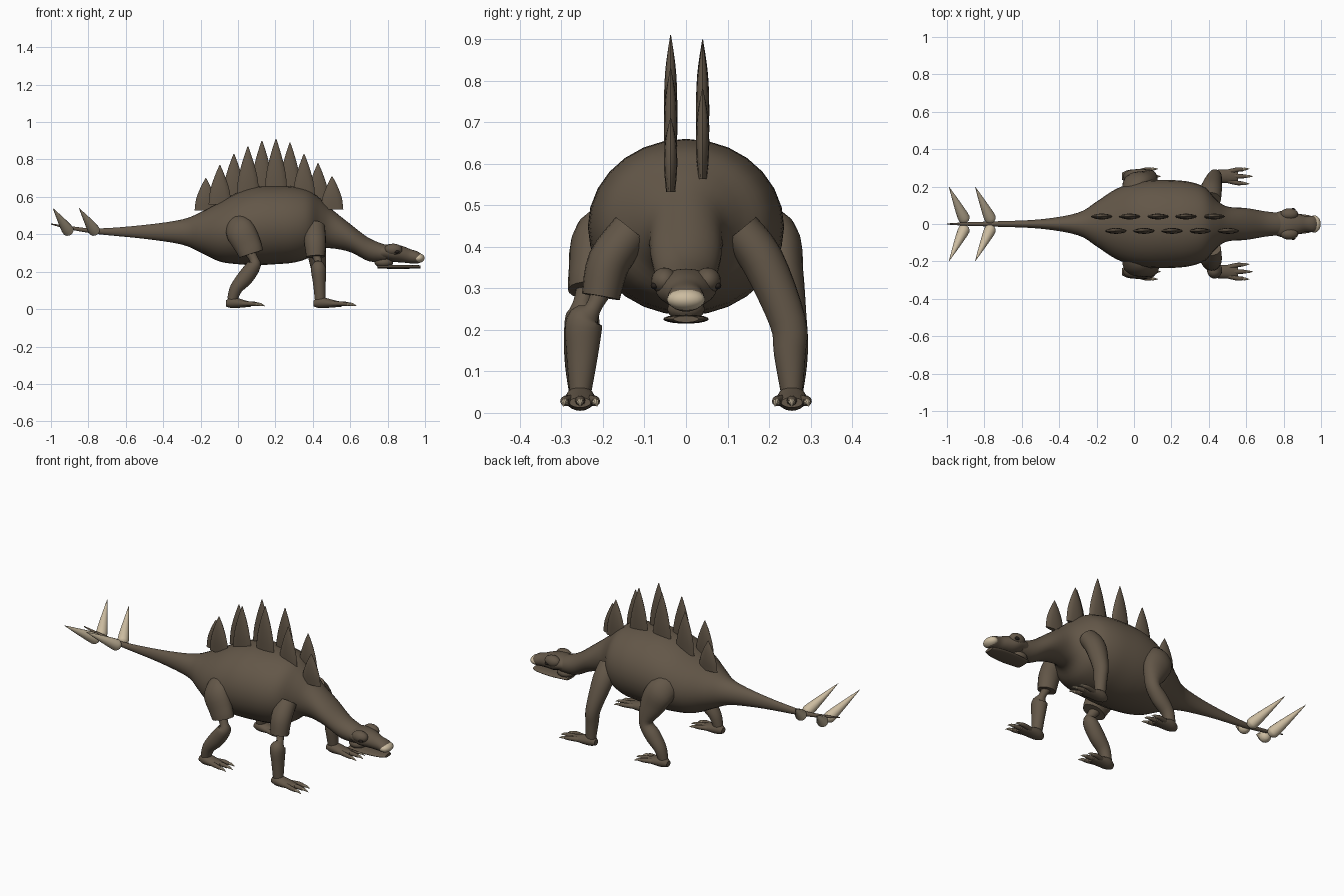
import bpy
import bmesh
from mathutils import Vector, Matrix

default_cube = bpy.data.objects.get("Cube")
if default_cube:
    bpy.data.objects.remove(default_cube, do_unlink=True)


def make_material(name, color):
    material = bpy.data.materials.new(name)
    material.use_nodes = True
    material.diffuse_color = color
    material.node_tree.nodes["Principled BSDF"].inputs["Base Color"].default_value = color
    return material


def finish(bm, name, material):
    """Turn a bmesh into a smooth shaded object of one colour."""
    bmesh.ops.recalc_face_normals(bm, faces=bm.faces)
    mesh = bpy.data.meshes.new(name)
    bm.to_mesh(mesh)
    bm.free()
    mesh.materials.append(material)
    obj = bpy.data.objects.new(name, mesh)
    bpy.context.collection.objects.link(obj)
    bpy.ops.object.select_all(action="DESELECT")
    obj.select_set(True)
    bpy.context.view_layer.objects.active = obj
    bpy.ops.object.shade_smooth_by_angle(angle=0.7)


def smooth_stations(stations, steps):
    """Catmull-Rom interpolation through the given stations."""
    points = [Vector(station) for station in stations]
    padded = [points[0]] + points + [points[-1]]
    result = []
    for p, q, r, s in zip(padded, padded[1:], padded[2:], padded[3:]):
        for step in range(steps):
            t = step / steps
            result.append(q + (r - p) * (t / 2)
                          + (p * 2 - q * 5 + r * 4 - s) * (t * t / 2)
                          + (q * 3 - p - r * 3 + s) * (t ** 3 / 2))
    return result + [points[-1]]


def tube(name, stations, material, axis=None, sides=20):
    """Loft ellipses; each station is x, y, z, sideways radius, other radius."""
    rings = smooth_stations(stations, 4)
    bm = bmesh.new()
    circle = [Matrix.Rotation(i * 6.28319 / sides, 2) @ Vector((1, 0)) for i in range(sides)]
    previous = None
    for index, ring in enumerate(rings):
        before, after = rings[max(index - 1, 0)], rings[min(index + 1, len(rings) - 1)]
        tangent = Vector(axis) if axis else (Vector(after[:3]) - Vector(before[:3])).normalized()
        side = Vector((0, 1, 0))
        side = (side - tangent * side.dot(tangent)).normalized()
        other = tangent.cross(side)
        center = Vector(ring[:3])
        width, height = max(ring[3], 0.0005), max(ring[4], 0.0005)
        current = [bm.verts.new(center + side * (c.x * width) + other * (c.y * height))
                   for c in circle]
        if previous:
            for i in range(sides):
                j = (i + 1) % sides
                bm.faces.new((previous[i], previous[j], current[j], current[i]))
        else:
            bm.faces.new(current)
        previous = current
    bm.faces.new(previous)
    finish(bm, name, material)


def ellipsoid(name, center, radii, material):
    bm = bmesh.new()
    matrix = Matrix.Translation(center) @ Matrix.Diagonal((*radii, 1))
    bmesh.ops.create_uvsphere(bm, u_segments=20, v_segments=12, radius=1, matrix=matrix)
    finish(bm, name, material)


def mirrored(stations):
    return [(x, -y, z, a, b) for x, y, z, a, b in stations]


skin = make_material("brown skin", (0.125, 0.095, 0.065, 1))
horn = make_material("cream horn", (0.6, 0.5, 0.35, 1))
dark = make_material("dark eye", (0.02, 0.015, 0.012, 1))
ALONG, UPWARD = (1, 0, 0), (0, 0, 1)

# Tail, trunk and neck: x, middle height, half width, half height
trunk = [(-1, .455, .003, .003), (-.9, .435, .009, .009), (-.75, .416, .014, .015),
         (-.5, .413, .025, .037), (-.3, .412, .06, .067), (-.2, .41, .12, .108),
         (-.1, .413, .185, .158), (0, .432, .222, .192), (.1, .445, .235, .21),
         (.2, .45, .235, .21), (.3, .452, .225, .203), (.38, .455, .195, .18),
         (.44, .455, .13, .135), (.5, .43, .093, .105), (.6, .38, .085, .075),
         (.7, .318, .068, .062), (.79, .298, .058, .045)]
tube("body", [(x, 0, z, w, h) for x, z, w, h in trunk], skin, ALONG, 28)

# Head, jaw, beak, brows and eyes
skull = [(.74, .3, .052, .042), (.78, .305, .068, .04), (.83, .3, .074, .047),
         (.88, .293, .055, .044), (.92, .283, .042, .038), (.96, .276, .044, .032),
         (.98, .273, .034, .022)]
tube("head", [(x, 0, z, w, h) for x, z, w, h in skull], skin, ALONG)
tube("lower_jaw", [(.745, 0, .226, .045, .009), (.84, 0, .226, .055, .011),
                   (.93, 0, .226, .048, .01), (.975, 0, .226, .03, .008)], skin, ALONG)
ellipsoid("jaw_hinge", (.78, 0, .25), (.05, .045, .03), skin)
ellipsoid("beak", (.964, 0, .273), (.034, .046, .026), horn)
for side, sign in (("left", 1), ("right", -1)):
    ellipsoid(side + "_brow", (.83, sign * .052, .318), (.048, .032, .032), skin)
    ellipsoid(side + "_eye", (.85, sign * .076, .306), (.014, .009, .008), dark)

# Back plates in two staggered rows
tips = (.7, .77, .83, .87, .9, .91, .89, .83, .78, .71)
for index, tip in enumerate(tips):
    x = -.172 + index * .075
    y = -.037 if index % 2 else .04
    base = .53 + (tip - .705) * .45
    rise = tip - base
    tube("back_plate", [(x, y, base, .011, .06), (x, y, base + rise * .35, .016, .052),
                        (x, y, base + rise * .7, .013, .029), (x, y, tip, .001, .002)],
         skin, UPWARD, 12)

# Tail spikes in two pairs
spike_profile = ((0, .012), (.05, .026), (.15, .031), (.55, .018), (1, .0005))
for x in (-.9, -.76):
    for sign in (1, -1):
        start, end = Vector((x, sign * .012, .407)), Vector((x - .09, sign * .2, .54))
        tube("tail_spike", [(*start.lerp(end, t), r, r) for t, r in spike_profile],
             horn, sides=14)

# Legs: the left ones flow into the body, the right ones have a sleeve and thin joint
hind_shin = [(.085, .25, .235, .04, .037), (.04, .252, .17, .042, .043),
             (-.01, .255, .11, .036, .034), (-.03, .255, .05, .027, .028)]
fore_shin = [(.43, .245, .22, .044, .04), (.435, .25, .14, .038, .034),
             (.44, .255, .04, .025, .028)]
hind_thigh = [(-.03, .15, .45, .04, .06), (.01, .215, .42, .056, .08),
              (.055, .235, .335, .048, .072)]
fore_arm = [(.41, .13, .44, .05, .055), (.412, .185, .365, .052, .058)]
hind_joint = [(.06, .235, .31, .028, .03), (.085, .25, .265, .022, .024)]
fore_joint = [(.415, .2, .3, .026, .026), (.43, .225, .25, .02, .02)]
tube("left_hind_leg", hind_thigh + hind_shin, skin)
tube("left_front_leg", fore_arm + fore_shin, skin)
tube("right_hind_thigh", mirrored(hind_thigh + [(.07, .238, .295, .046, .066)]), skin)
tube("right_front_arm", mirrored(fore_arm + [(.415, .205, .28, .046, .05)]), skin)
tube("right_hind_shin", mirrored(hind_joint + hind_shin), skin)
tube("right_front_shin", mirrored(fore_joint + fore_shin), skin)

# Feet with three clawed toes
for part, heel, length in (("hind", -.03, 1), ("front", .44, 1.15)):
    for side, sign in (("left", 1), ("right", -1)):
        name, y = side + "_" + part, sign * .255
        tube(name + "_foot", [(heel - .035, y, .03, .018, .016), (heel, y, .035, .034, .03),
                              (heel + .06 * length, y, .029, .036, .02),
                              (heel + .1 * length, y, .025, .026, .012)], skin, ALONG)
        for spread in (-.036, 0, .036):
            reach = length * (.125 if spread else .14)
            tip = heel + reach
            tube(name + "_toe", [(heel + .05 * length, y + spread * .6, .03, .014, .014),
                                 (heel + reach * .8, y + spread, .029, .012, .012),
                                 (tip, y + spread, .025, .009, .009)], skin, sides=10)
            tube(name + "_claw", [(tip - .008, y + spread, .026, .009, .009),
                                  (tip + .012, y + spread * 1.08, .025, .007, .007),
                                  (tip + .034, y + spread * 1.12, .016, .001, .001)],
                 horn, sides=8)
